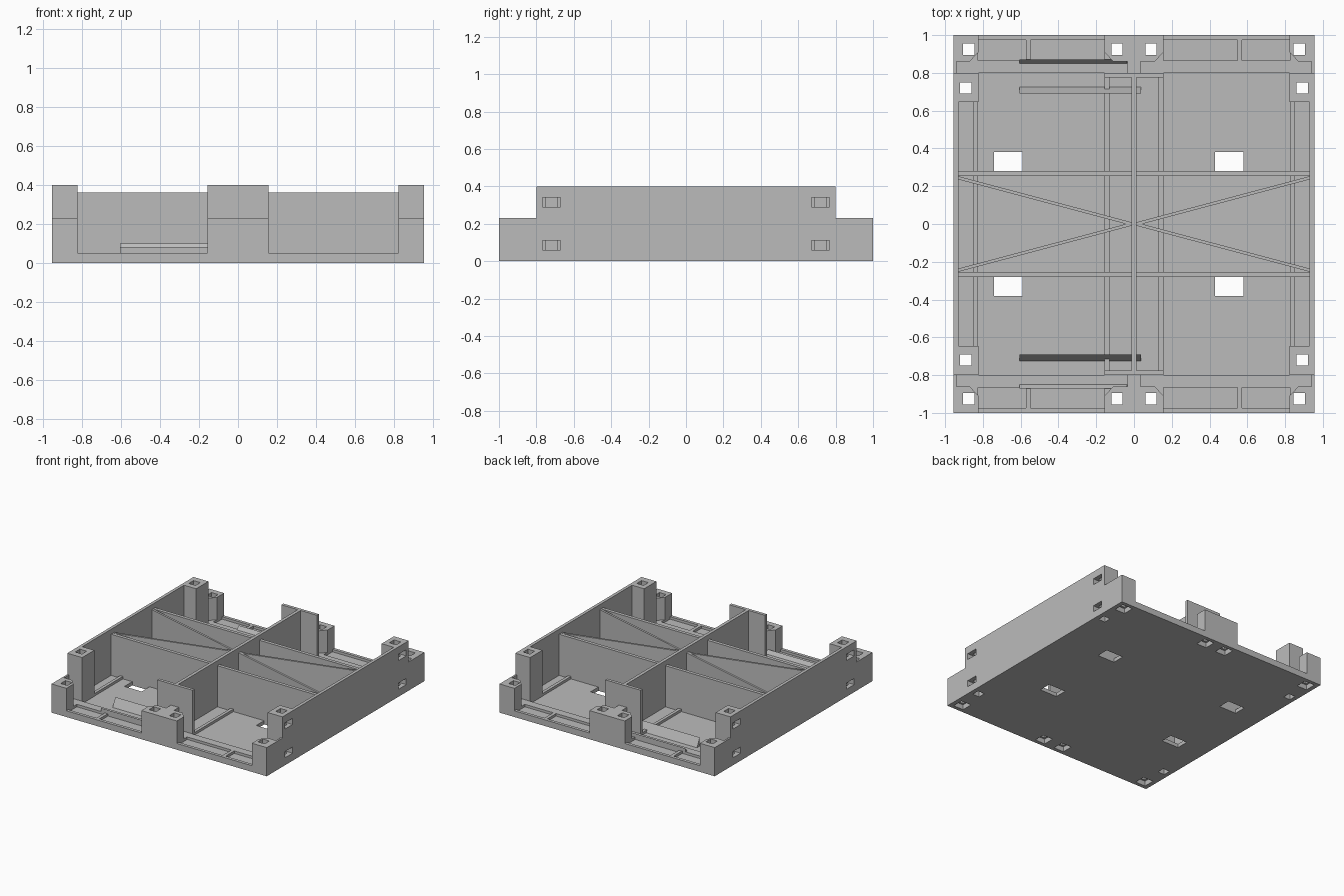
import bpy, bmesh
from mathutils import Vector

cube = bpy.data.objects.get("Cube")
if cube:
    bpy.data.objects.remove(cube, do_unlink=True)

grey = bpy.data.materials.new("matte_grey")
grey.use_nodes = True
grey.diffuse_color = (0.5, 0.5, 0.5, 1)
grey.node_tree.nodes["Principled BSDF"].inputs["Base Color"].default_value = (0.5, 0.5, 0.5, 1)

FLOOR, SILL, LOW, RIB, TALL = 0.03, 0.05, 0.23, 0.36, 0.40
HALF_X, STEP_Y = 0.955, 0.8
SIGNS = (-1, 1)


def extrude(bm, base, offset):
    """Add a closed prism: base polygon swept along offset."""
    face = bm.faces.new([bm.verts.new(p) for p in base])
    swept = bmesh.ops.extrude_face_region(bm, geom=[face])["geom"]
    bmesh.ops.translate(bm, vec=offset, verts=[v for v in swept if isinstance(v, bmesh.types.BMVert)])


def solid(name, prisms):
    bm = bmesh.new()
    for base, offset in prisms:
        extrude(bm, base, offset)
    bmesh.ops.recalc_face_normals(bm, faces=bm.faces)
    mesh = bpy.data.meshes.new(name)
    bm.to_mesh(mesh)
    bm.free()
    mesh.materials.append(grey)
    obj = bpy.data.objects.new(name, mesh)
    bpy.context.collection.objects.link(obj)
    return obj


def column(points, z0, z1):
    """Prism standing on a plan outline."""
    return [Vector((x, y, z0)) for x, y in points], Vector((0, 0, z1 - z0))


def block(x0, x1, y0, y1, z0, z1):
    return column([(x0, y0), (x1, y0), (x1, y1), (x0, y1)], z0, z1)


def square(x, y, size, z0, z1):
    h = size / 2
    return block(x - h, x + h, y - h, y + h, z0, z1)


def mirrored(points, sx, sy):
    return [(x * sx, y * sy) for x, y in points]


def cut(obj, cutters):
    for cutter in cutters:
        mod = obj.modifiers.new("cut", 'BOOLEAN')
        mod.operation, mod.solver, mod.object = 'DIFFERENCE', 'EXACT', cutter
    bpy.context.view_layer.update()
    shaped = bpy.data.meshes.new_from_object(obj.evaluated_get(bpy.context.evaluated_depsgraph_get()))
    obj.modifiers.clear()
    obj.data = shaped


quadrants = [(sx, sy) for sx in SIGNS for sy in SIGNS]

# Cutters: vertical bolt holes, nut recesses, side slots, panel slots, sill pockets
bolt_holes, recesses, side_slots, panel_slots, pockets = [], [], [], [], []
corner_slot = [(0.81, 0.79), (0.94, 0.79), (0.94, 0.86), (0.87, 0.86), (0.81, 0.925)]
centre_slot = [(0.035, 0.79), (0.17, 0.79), (0.17, 0.925), (0.11, 0.86), (0.035, 0.86)]
for sx, sy in quadrants:
    for x, y in ((0.875, 0.925), (0.09, 0.925), (0.89, 0.72)):
        bolt_holes.append(square(sx * x, sy * y, 0.06, -0.1, 0.5))
    for x in (0.875, 0.09):
        recesses.append(square(sx * x, sy * 0.925, 0.09, -0.1, 0.04))
    for z in (0.085, 0.315):
        y = sy * 0.72
        side_slots.append(block(sx * 0.9, sx * 1.1, y - 0.048, y + 0.048, z - 0.025, z + 0.025))
    for outline in (corner_slot, centre_slot):
        panel_slots.append(column(mirrored(outline, sx, sy), 0.04, 0.3))
    for x0, x1 in ((0.155, 0.547), (0.573, 0.825)):
        pockets.append(block(sx * x0, sx * x1, sy * 0.865, sy * 0.975, FLOOR, 0.1))
floor_windows = [block(x, x + 0.153, sy * 0.28, sy * 0.38, -0.1, 0.2)
                 for x in (-0.742, 0.428) for sy in SIGNS]

holes = solid("hole_cutter", bolt_holes + floor_windows)
nuts = solid("recess_cutter", recesses)
slots = solid("side_slot_cutter", side_slots)
grooves = solid("panel_slot_cutter", panel_slots)
hollows = solid("pocket_cutter", pockets)

# Floor plate and end sills
cut(solid("floor_plate", [block(-HALF_X, HALF_X, -1, 1, 0, FLOOR)]), [holes, nuts])
for sy, end in ((-1, "front"), (1, "back")):
    sill = solid(end + "_sill", [block(-HALF_X, HALF_X, sy * STEP_Y, sy, FLOOR, SILL)])
    cut(sill, [holes, nuts, hollows])
    # Central bolt block and the taller plate behind it
    centre = solid(end + "_centre_block", [block(-0.157, 0.157, sy * STEP_Y, sy, SILL, LOW)])
    cut(centre, [holes, grooves])
    solid(end + "_centre_plate", [block(-0.157, 0.157, sy * 0.775, sy * STEP_Y, FLOOR, TALL)])
    # Cross rib
    solid(end + "_cross_rib", [block(-0.93, 0.93, sy * 0.253, sy * 0.28, FLOOR, RIB)])
    # Wedge-shaped retaining strips facing each other
    for name, x1, profile in (
            ("inner_strip", 0.038, ((0.69, FLOOR), (0.69, 0.1), (0.725, FLOOR))),
            ("outer_strip", -0.037, ((0.87, SILL), (0.87, 0.08), (0.85, SILL)))):
        base = [Vector((-0.605, sy * y, z)) for y, z in profile]
        solid(end + "_" + name, [(base, Vector((x1 + 0.605, 0, 0)))])
    # Corner blocks and tall posts
    for sx, side in ((-1, "right"), (1, "left")):
        tag = end + "_" + side
        corner = solid(tag + "_corner_block",
                       [block(sx * 0.823, sx * HALF_X, sy * STEP_Y, sy, SILL, LOW)])
        cut(corner, [holes, grooves])
        post = solid(tag + "_tall_post",
                     [block(sx * 0.823, sx * HALF_X, sy * 0.645, sy * STEP_Y, FLOOR, TALL)])
        cut(post, [holes, slots])
        # Diagonal brace
        solid(tag + "_brace", [column(mirrored(
            [(0.93, 0.253), (0.93, 0.236), (0.012, -0.008), (0.012, 0.009)], sx, sy), FLOOR, RIB)])

# Side walls, low floor rails and the central spine
for sx, side in ((-1, "right"), (1, "left")):
    solid(side + "_wall", [block(sx * 0.93, sx * HALF_X, -0.645, 0.645, FLOOR, TALL)])
    solid(side + "_outer_rail", [block(sx * 0.825, sx * 0.85, -0.645, 0.645, FLOOR, SILL)])
    solid(side + "_inner_rail", [block(sx * 0.13, sx * 0.155, -0.775, 0.775, FLOOR, SILL)])
solid("centre_spine", [block(-0.013, 0.013, -0.775, 0.775, FLOOR, TALL)])

for cutter in (holes, nuts, slots, grooves, hollows):
    bpy.data.objects.remove(cutter, do_unlink=True)
